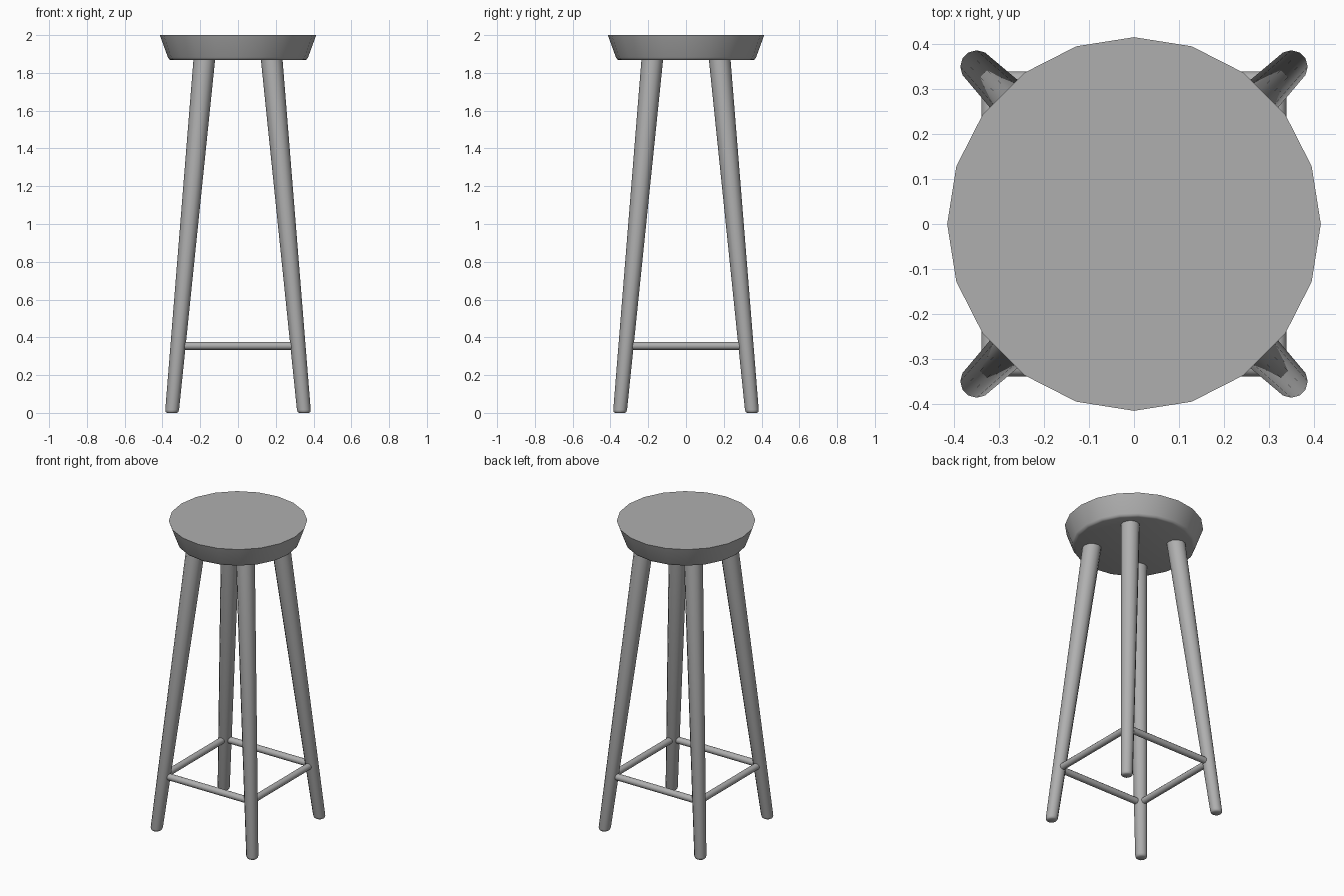
import bpy
import bmesh
import math
from mathutils import Vector, Matrix

cube = bpy.data.objects.get("Cube")
if cube:
    bpy.data.objects.remove(cube, do_unlink=True)

# One plain grey finish
grey = bpy.data.materials.new("plain_grey")
grey.use_nodes = True
colour = (0.43, 0.43, 0.43, 1)
grey.diffuse_color = colour
grey.node_tree.nodes["Principled BSDF"].inputs["Base Color"].default_value = colour


def loft(name, rings, sides, turn=None):
    """Skin a closed solid through circles given as (centre, radius)."""
    bm = bmesh.new()
    loops = []
    for centre, radius in rings:
        loop = []
        for i in range(sides):
            a = math.tau * i / sides
            offset = Vector((math.cos(a), math.sin(a), 0)) * radius
            loop.append(bm.verts.new(Vector(centre) + offset))
        loops.append(loop)
    for low, high in zip(loops, loops[1:]):
        for i in range(sides):
            j = (i + 1) % sides
            bm.faces.new((low[i], low[j], high[j], high[i]))
    bm.faces.new(loops[0][::-1])
    bm.faces.new(loops[-1])
    if turn:
        bm.transform(turn)
    bmesh.ops.recalc_face_normals(bm, faces=bm.faces[:])
    mesh = bpy.data.meshes.new(name)
    bm.to_mesh(mesh)
    bm.free()
    mesh.materials.append(grey)
    obj = bpy.data.objects.new(name, mesh)
    bpy.context.collection.objects.link(obj)
    bpy.ops.object.select_all(action="DESELECT")
    obj.select_set(True)
    bpy.context.view_layer.objects.active = obj
    bpy.ops.object.shade_smooth_by_angle(angle=math.radians(60))
    return obj


# Flared round seat with an eased lower edge
seat_profile = [(1.867, 0.352), (1.871, 0.364), (1.882, 0.371), (2.0, 0.414)]
loft("seat", [((0, 0, z), r) for z, r in seat_profile], 20)


# Splayed legs, tapering towards rounded feet
def leg_axis(z):
    return 0.35 - 0.0917 * z


leg_profile = [(0, 0.026), (0.005, 0.033), (0.016, 0.0365), (1.93, 0.058)]
corners = {"front_left": (1, -1), "front_right": (-1, -1),
           "back_left": (1, 1), "back_right": (-1, 1)}
for corner, (sx, sy) in corners.items():
    rings = [((sx * leg_axis(z), sy * leg_axis(z), z), r) for z, r in leg_profile]
    loft(corner + "_leg", rings, 12)

# Four thin stretchers between the legs
height = 0.355
inset = leg_axis(height)
lay_down = Matrix.Translation((0, -inset, height)) @ Matrix.Rotation(math.pi / 2, 4, "Y")
for i, side in enumerate(("front", "left", "back", "right")):
    turn = Matrix.Rotation(i * math.pi / 2, 4, "Z") @ lay_down
    loft(side + "_stretcher", [((0, 0, -0.3), 0.021), ((0, 0, 0.3), 0.021)], 12, turn)
